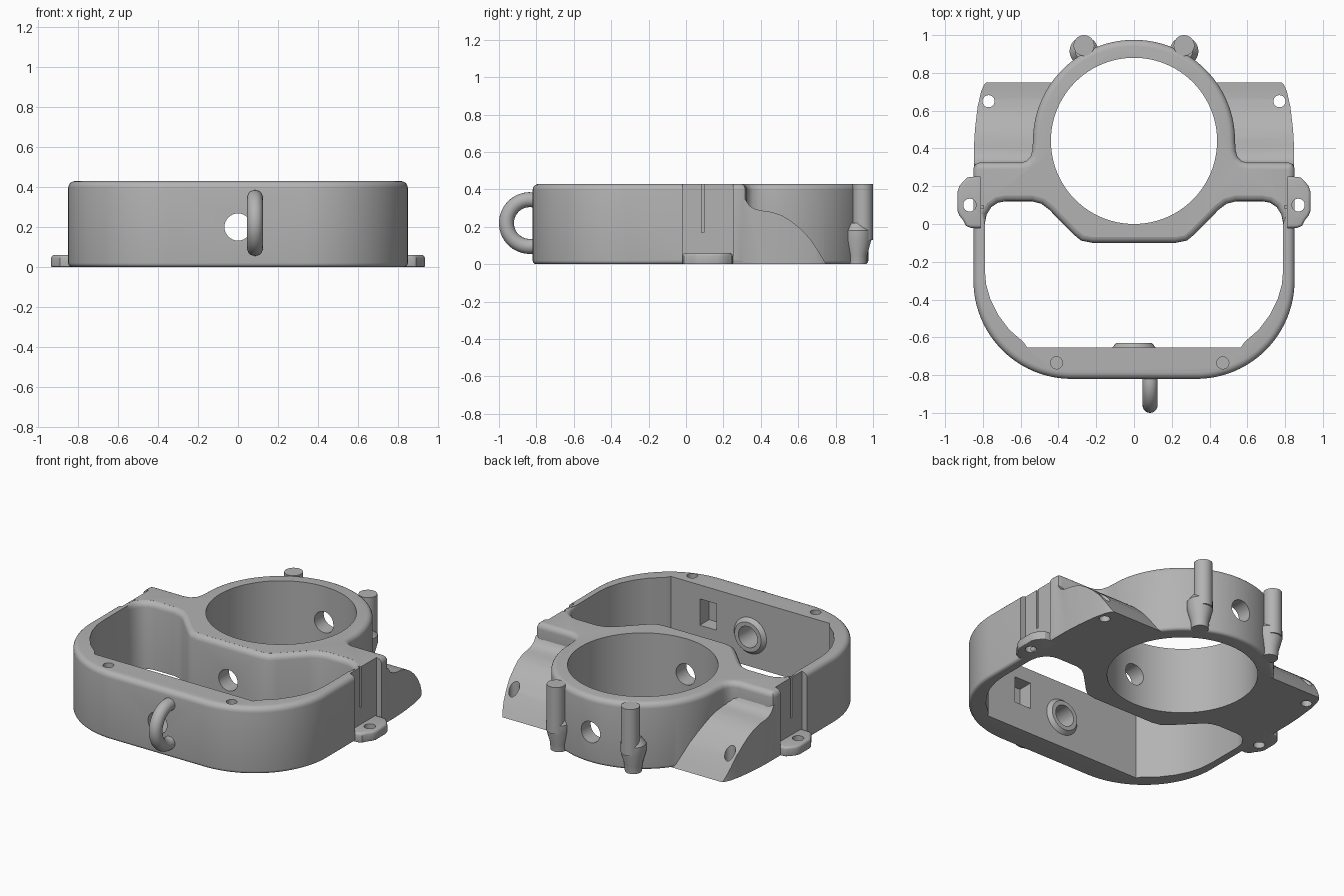
import bpy, bmesh
from math import sin, cos, pi, radians, sqrt
from mathutils import Matrix, Vector

if "Cube" in bpy.data.objects:
    bpy.data.objects.remove(bpy.data.objects["Cube"])

H = 0.43                      # overall height
RING = Vector((0, 0.44))      # centre of the large ring
grey = bpy.data.materials.new("light_grey")
grey.use_nodes = True
grey.diffuse_color = (0.45, 0.45, 0.45, 1)
grey.node_tree.nodes["Principled BSDF"].inputs["Base Color"].default_value = (0.45, 0.45, 0.45, 1)


def finish(name, bm):
    bmesh.ops.recalc_face_normals(bm, faces=bm.faces)
    mesh = bpy.data.meshes.new(name)
    bm.to_mesh(mesh)
    bm.free()
    mesh.materials.append(grey)
    ob = bpy.data.objects.new(name, mesh)
    bpy.context.collection.objects.link(ob)
    return ob


def arc(cx, cy, r, a0, a1, n):
    angles = [radians(a0 + (a1 - a0) * i / n) for i in range(n + 1)]
    return [(cx + r * cos(a), cy + r * sin(a)) for a in angles]


def mirrored(half):
    return half + [(-x, y) for x, y in reversed(half)]


def loft(name, pts, levels, weight=lambda p: 1, matrix=Matrix()):
    """Stack an anticlockwise outline at (height, outward offset) levels."""
    pts = [Vector(p) for p in pts]
    moves = []
    for i, p in enumerate(pts):
        a, b = (p - pts[i - 1]).normalized(), (pts[(i + 1) % len(pts)] - p).normalized()
        n1, n2 = Vector((a.y, -a.x)), Vector((b.y, -b.x))
        moves.append((n1 + n2) / max(0.4, 1 + n1.dot(n2)) * weight(p))
    bm = bmesh.new()
    rings = []
    for z, off in levels:
        rings.append([bm.verts.new((*(p + m * off), z)) for p, m in zip(pts, moves)])
    for lo, hi in zip(rings, rings[1:]):
        for i in range(len(pts)):
            bm.faces.new((lo[i - 1], lo[i], hi[i], hi[i - 1]))
    bm.faces.new(rings[0])
    bm.faces.new(rings[-1])
    bm.transform(matrix)
    return finish(name, bm)


def rounded(z0, z1, r0, r1, n=5):
    """Levels for a solid with rounded lower and upper rims."""
    steps = [i / n * pi / 2 for i in range(n + 1)]
    low = [(z0 + r0 * (1 - sin(t)), -r0 * (1 - cos(t))) for t in reversed(steps)]
    return low + [(z1 - r1 * (1 - sin(t)), -r1 * (1 - cos(t))) for t in steps]


def cylinder(name, loc, r1, r2, depth, axis="Z", segs=32):
    rot = Matrix.Rotation(-pi / 2, 4, "X") if axis == "Y" else Matrix()
    bm = bmesh.new()
    bmesh.ops.create_cone(bm, cap_ends=True, segments=segs, radius1=r1, radius2=r2,
                          depth=depth, matrix=Matrix.Translation(loc) @ rot)
    return finish(name, bm)


def box(name, lo, hi):
    lo, hi = Vector(lo), Vector(hi)
    bm = bmesh.new()
    bmesh.ops.create_cube(bm, size=1, matrix=Matrix.Translation((lo + hi) / 2)
                          @ Matrix.Diagonal((*(hi - lo), 1)))
    return finish(name, bm)


def boolean(ob, other, op="DIFFERENCE"):
    mod = ob.modifiers.new("bool", "BOOLEAN")
    mod.operation, mod.solver, mod.object = op, "EXACT", other
    bpy.context.view_layer.update()
    mesh = bpy.data.meshes.new_from_object(ob.evaluated_get(bpy.context.evaluated_depsgraph_get()))
    ob.modifiers.clear()
    ob.data = mesh
    bpy.data.objects.remove(other)


# Body: frame, crossbar and ring share one rounded outline
outline = mirrored(arc(0.33, -0.30, 0.52, -90, 0, 24)
                   + [(0.85, 0.295), (0.842, 0.316), (0.82, 0.325), (0.60, 0.325),
                      (0.57, 0.333), (0.548, 0.355), (0.538, 0.39)]
                   + arc(*RING, 0.535, 0, 88, 26))
body = loft("body", outline, rounded(0, H, 0.02, 0.035))

# Sloping side wings, swept across and trimmed to a tapered plan
slope = [(0.2, 0), (0.75, 0), (0.735, 0.025), (0.705, 0.075), (0.66, 0.14), (0.61, 0.192),
         (0.56, 0.232), (0.51, 0.262), (0.46, 0.279), (0.41, 0.286), (0.37, 0.294),
         (0.34, 0.312), (0.318, 0.345), (0.2, 0.345)]
sweep = Matrix(((0, 0, 1, 0), (1, 0, 0, 0), (0, 1, 0, 0), (0, 0, 0, 1)))
wings = loft("wings", slope, [(-0.9, 0), (0.9, 0)], matrix=sweep)
plan = mirrored([(0.848, 0.1), (0.848, 0.40), (0.842, 0.50), (0.828, 0.62),
                 (0.81, 0.70), (0.795, 0.735), (0.775, 0.76)])
boolean(wings, loft("plan", plan, [(-0.1, 0), (0.5, 0)]), "INTERSECT")
boolean(body, wings, "UNION")

# Inner opening, with a rounded upper rim along the crossbar only
opening = mirrored([(0.565, -0.655), (0.585, -0.625), (0.66, -0.56), (0.72, -0.48), (0.76, -0.40),
                    (0.783, -0.32), (0.79, -0.24), (0.79, 0.0), (0.78, 0.05), (0.755, 0.09),
                    (0.72, 0.113), (0.68, 0.12), (0.54, 0.12), (0.49, 0.107), (0.45, 0.077),
                    (0.32, -0.055), (0.28, -0.088), (0.22, -0.10)])
R = 0.035
flare = [(-0.1, 0)] + [(H - R + R * t, R - R * sqrt(1 - t * t)) for t in (0, .4, .7, .9, .99)]
boolean(body, loft("opening", opening, flare + [(0.6, R)],
                   lambda p: 1 if p.y > 0.01 or (p.y > -0.2 and abs(p.x) < 0.5) else 0))
boolean(body, cylinder("bore", (*RING, 0.2), 0.44, 0.44, 1, segs=96))

# Raised collar on the inside of the front wall, then the hole through everything
boolean(body, cylinder("collar", (0, -0.645, 0.2), 0.12, 0.095, 0.03, "Y"), "UNION")
boolean(body, cylinder("through_hole", (0, 0, 0.2), 0.068, 0.068, 2.4, "Y"))

# Square pocket and blind screw holes in the front wall
boolean(body, box("pocket", (0.24, -0.75, 0.17), (0.36, -0.6, 0.34)))
for x in (-0.41, 0.47):
    boolean(body, cylinder("screw_hole", (x, -0.735, H), 0.032, 0.032, 0.12))

for side, s in (("left", 1), ("right", -1)):
    # Side recess with a narrow groove, and the wing screw hole
    xs = sorted((s * 0.812, s * 1.0))
    boolean(body, box("recess", (xs[0], -0.02, 0.03), (xs[1], 0.25, 0.6)))
    xs = sorted((s * 0.797, s * 1.0))
    boolean(body, box("groove", (xs[0], 0.082, 0.17), (xs[1], 0.097, 0.6)))
    boolean(body, cylinder("wing_hole", (s * 0.77, 0.65, 0.1), 0.032, 0.032, 0.6))

    # Mounting lug
    tab = [(0.795, -0.02), (0.865, -0.02), (0.89, -0.01), (0.905, 0.02), (0.925, 0.045),
           (0.935, 0.07), (0.935, 0.17), (0.925, 0.2), (0.905, 0.225), (0.885, 0.245),
           (0.86, 0.25), (0.795, 0.25)]
    if s < 0:
        tab = [(-x, y) for x, y in reversed(tab)]
    lug = loft(side + "_lug", tab, rounded(0, 0.06, 0.004, 0.015, 3))
    boolean(lug, cylinder("lug_hole", (s * 0.87, 0.10, 0), 0.034, 0.034, 0.5))

    # Rear post on its tapered boss
    cylinder(side + "_post", (s * 0.265, 0.945, 0.28), 0.055, 0.055, 0.3)
    loft(side + "_post_boss", arc(s * 0.265, 0.915, 0.076, 0, 350, 35),
         [(0.0, -0.026), (0.05, -0.022), (0.13, 0), (0.18, 0), (0.22, -0.03)])

# Pull loop on the front wall: half a ring of round bar with buried ends
bm = bmesh.new()
rings = []
for i in range(33):
    a = radians(80 + 200 * i / 32)
    rings.append([bm.verts.new((0.085 + 0.04 * sin(t), -0.835 + (0.125 + 0.04 * cos(t)) * cos(a),
                                0.22 + (0.125 + 0.04 * cos(t)) * sin(a)))
                  for t in (2 * pi * k / 20 for k in range(20))])
for lo, hi in zip(rings, rings[1:]):
    for k in range(20):
        bm.faces.new((lo[k - 1], lo[k], hi[k], hi[k - 1]))
bm.faces.new(rings[0])
bm.faces.new(rings[-1])
finish("pull_loop", bm)

# Smooth shading with crisp edges
for ob in bpy.context.scene.objects:
    if ob.type == "MESH":
        ob.select_set(True)
        bpy.context.view_layer.objects.active = ob
bpy.ops.object.shade_smooth_by_angle(angle=radians(32))
